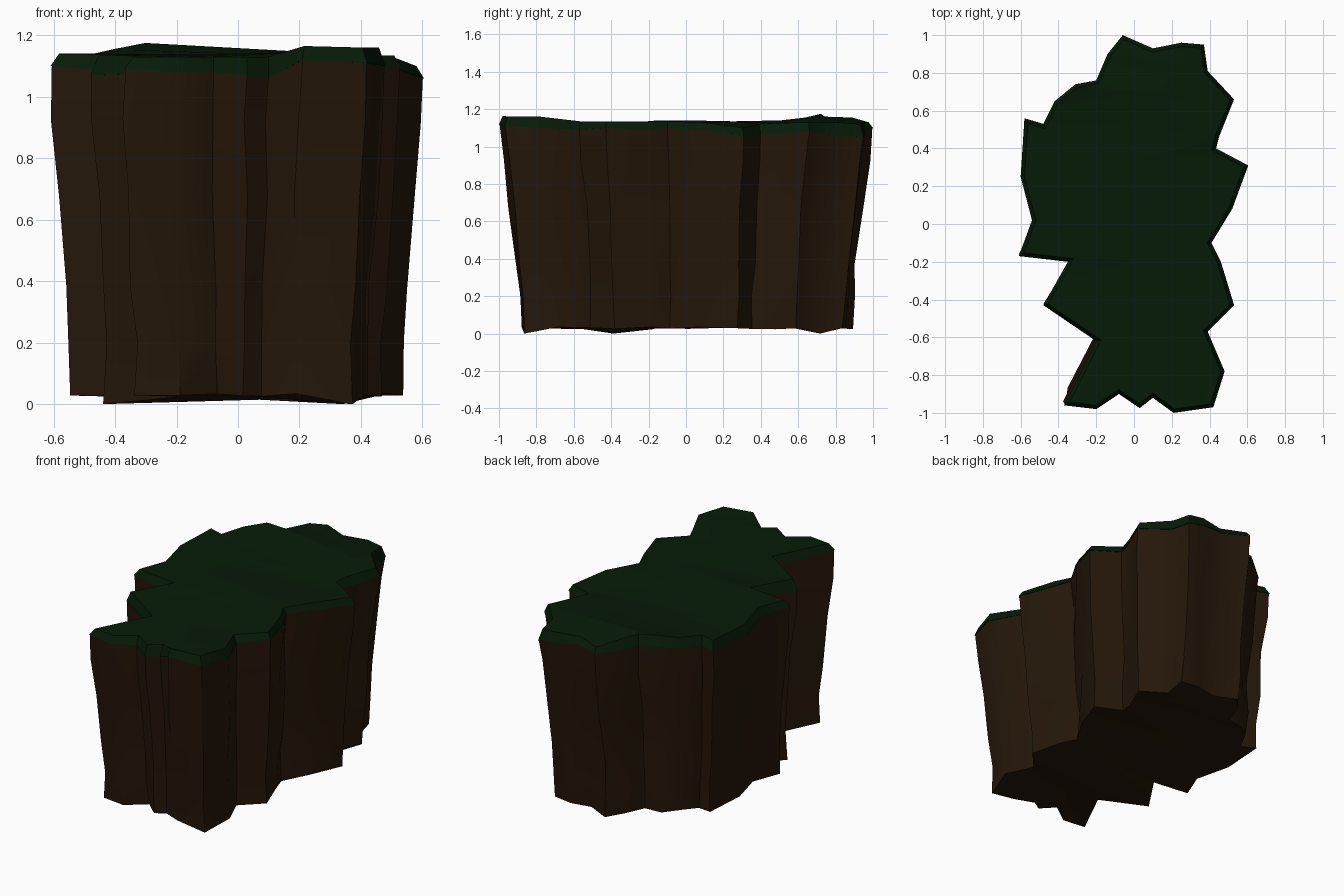
import bpy, bmesh, math, random
from mathutils import Vector
from mathutils.geometry import tessellate_polygon

if "Cube" in bpy.data.objects:
    bpy.data.objects.remove(bpy.data.objects["Cube"])

random.seed(4)

# Cliff outline, anticlockwise from front left: x, y, rim height, top height
OUTLINE = [
    (-.37, -.96, 1.09, 1.13), (-.20, -.98, 1.08, 1.13), (-.08, -.90, 1.08, 1.13),
    (.03, -.975, 1.07, 1.13), (.10, -.92, 1.06, 1.13), (.21, -1.0, 1.12, 1.165),
    (.42, -.97, 1.11, 1.16), (.48, -.78, 1.10, 1.16), (.39, -.57, 1.09, 1.135),
    (.53, -.43, 1.10, 1.135), (.46, -.20, 1.09, 1.135), (.41, -.10, 1.10, 1.135),
    (.52, .08, 1.09, 1.13), (.605, .31, 1.06, 1.10), (.435, .40, 1.07, 1.12),
    (.45, .46, 1.07, 1.125), (.53, .66, 1.08, 1.13), (.39, .81, 1.06, 1.13),
    (.37, .95, 1.05, 1.12), (.25, .96, 1.07, 1.13), (.10, .93, 1.09, 1.13),
    (-.06, 1.0, 1.10, 1.13), (-.14, .90, 1.10, 1.155), (-.20, .76, 1.10, 1.16),
    (-.31, .74, 1.11, 1.175), (-.42, .65, 1.10, 1.155), (-.48, .53, 1.09, 1.14),
    (-.58, .56, 1.09, 1.14), (-.60, .25, 1.08, 1.135), (-.54, .02, 1.09, 1.14),
    (-.61, -.17, 1.10, 1.14), (-.35, -.20, 1.08, 1.135), (-.48, -.43, 1.07, 1.135),
    (-.20, -.62, 1.08, 1.13),
]
# Rock taper: height and scale of each ring below the rim
LEVELS = [(.03, .885), (.20, .895), (.38, .91), (.68, .945), (.92, .98)]
N = len(OUTLINE)


def inset(i, d):
    """Outline corner i moved inward by d along its mitre."""
    p, a, b = (Vector(OUTLINE[k % N][:2]) for k in (i, i - 1, i + 1))
    n1 = Vector((-(p - a).y, (p - a).x)).normalized()
    n2 = Vector((-(b - p).y, (b - p).x)).normalized()
    m = n1 + n2
    return p + m * (d / max(.6, 1 + n1.dot(n2)))


def bridge(bm, low, high):
    for i in range(N):
        j = (i + 1) % N
        bm.faces.new((low[i], low[j], high[j], high[i]))


def cap(bm, ring, up):
    """Fill the ring as seen in plan, so that notches stay open."""
    for tri in tessellate_polygon([[Vector((v.co.x, v.co.y, 0)) for v in ring]]):
        f = bm.faces.new([ring[k] for k in tri])
        f.normal_update()
        if (f.normal.z > 0) != up:
            f.normal_flip()


def finish(bm, name, color, angle):
    me = bpy.data.meshes.new(name)
    bm.to_mesh(me)
    bm.free()
    ob = bpy.data.objects.new(name, me)
    bpy.context.collection.objects.link(ob)
    mat = bpy.data.materials.new(name)
    mat.diffuse_color = (*color, 1)
    mat.use_nodes = True
    mat.node_tree.nodes["Principled BSDF"].inputs["Base Color"].default_value = mat.diffuse_color
    me.materials.append(mat)
    bpy.ops.object.select_all(action='DESELECT')
    ob.select_set(True)
    bpy.context.view_layer.objects.active = ob
    bpy.ops.object.shade_smooth_by_angle(angle=math.radians(angle))


# Rock cliff: tapered, slightly wobbly rings up to the grass rim
bm = bmesh.new()
rings = []
for z, s in LEVELS:
    ring = []
    for i, (x, y, _, _) in enumerate(OUTLINE):
        w = [random.uniform(-.01, .01) for _ in range(3)]
        dz = w[2] if z > .1 else (-.03 if i in (6, 17, 32) else w[2] * .7)
        ring.append(bm.verts.new((x * s + w[0] - .005, y * s + w[1], z + dz)))
    rings.append(ring)
rings.append([bm.verts.new((*inset(i, .003), OUTLINE[i][2])) for i in range(N)])
for low, high in zip(rings, rings[1:]):
    bridge(bm, low, high)
cap(bm, rings[0], False)
finish(bm, "rock_cliff", (.018, .0085, .0028), 42)

# Grass cap: bevelled lip and flat top
bm = bmesh.new()
rim = [bm.verts.new((x, y, r)) for x, y, r, _ in OUTLINE]
top = [bm.verts.new((*inset(i, .02), OUTLINE[i][3])) for i in range(N)]
bridge(bm, rim, top)
cap(bm, top, True)
finish(bm, "grass_cap", (.0018, .0105, .0022), 42)
